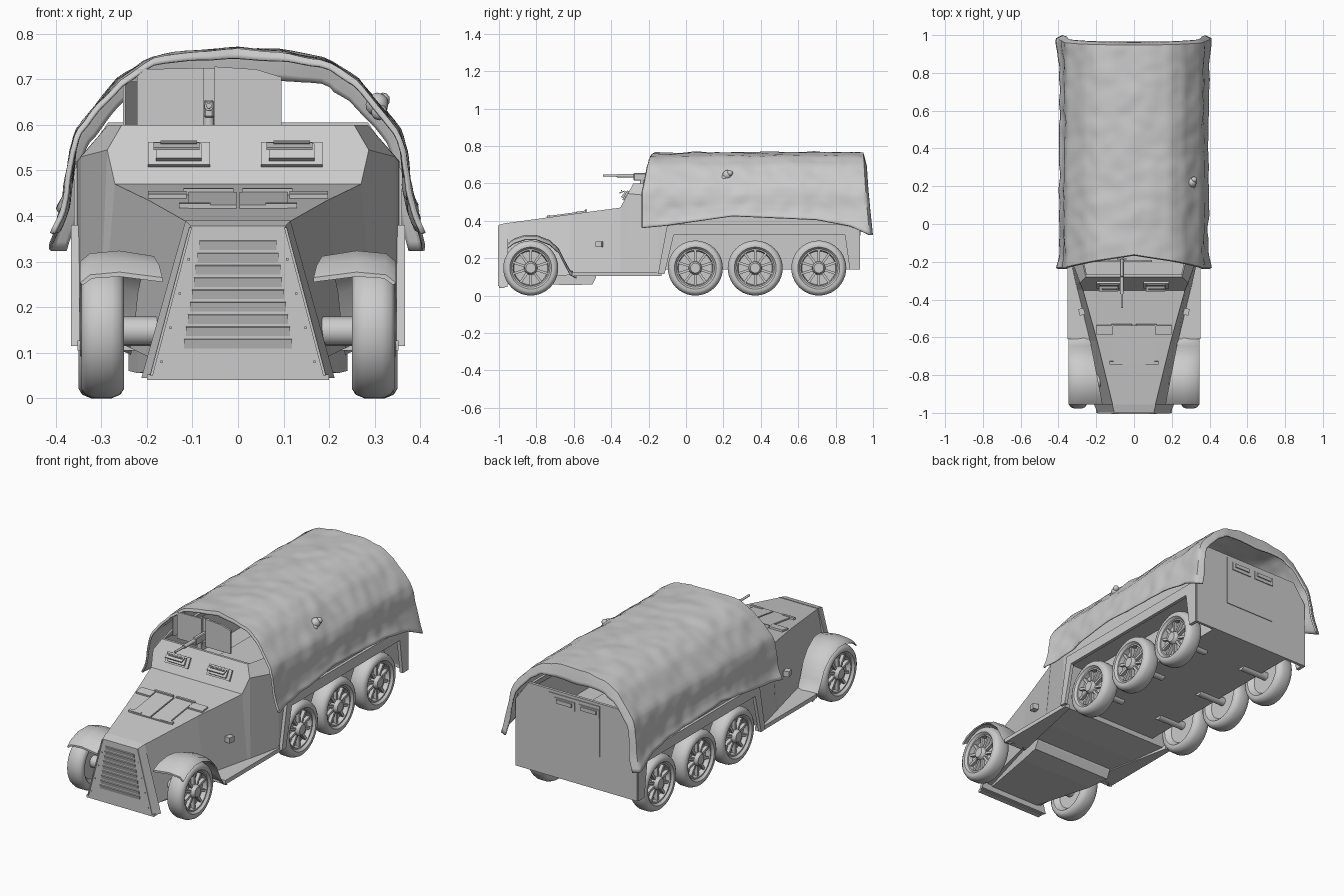
import bpy, bmesh, math
from mathutils import Vector, Matrix, noise

if "Cube" in bpy.data.objects:
    bpy.data.objects.remove(bpy.data.objects["Cube"])


def finish(name, bm, smooth=None, bevel=0):
    bmesh.ops.remove_doubles(bm, verts=bm.verts, dist=0.0002)
    bmesh.ops.recalc_face_normals(bm, faces=bm.faces)
    me = bpy.data.meshes.new(name)
    bm.to_mesh(me)
    bm.free()
    ob = bpy.data.objects.new(name, me)
    bpy.context.collection.objects.link(ob)
    if bevel:
        m = ob.modifiers.new("bevel", 'BEVEL')
        m.width, m.segments = bevel, 1
    if smooth:
        bpy.ops.object.select_all(action='DESELECT')
        ob.select_set(True)
        bpy.context.view_layer.objects.active = ob
        bpy.ops.object.shade_smooth_by_angle(angle=math.radians(smooth))
    return ob


def skin(bm, rings, closed=True, wrap=False, caps=True):
    vs = [[bm.verts.new(p) for p in r] for r in rings]
    n = len(vs[0])
    for i in range(len(vs) - (0 if wrap else 1)):
        a, b = vs[i], vs[(i + 1) % len(vs)]
        for j in range(n if closed else n - 1):
            k = (j + 1) % n
            bm.faces.new((a[j], a[k], b[k], b[j]))
    if caps and not wrap:
        bm.faces.new(vs[0])
        bm.faces.new(vs[-1])


def loft(name, rings, smooth=None, bevel=0, **kw):
    bm = bmesh.new()
    skin(bm, rings, **kw)
    return finish(name, bm, smooth, bevel)


def prism(name, pts, axis, a, b, **kw):
    put = (lambda t, p: (t, p[0], p[1])) if axis == 'x' else (lambda t, p: (p[0], t, p[1]))
    return loft(name, [[put(t, p) for p in pts] for t in (a, b)], **kw)


def add_box(bm, c, s, rot=Matrix.Identity(4)):
    bmesh.ops.create_cube(bm, size=1, matrix=Matrix.Translation(c) @ rot @ Matrix.Diagonal((*s, 1)))


def box(name, c, s, rx=0, rz=0, **kw):
    bm = bmesh.new()
    add_box(bm, c, s, Matrix.Rotation(rz, 4, 'Z') @ Matrix.Rotation(rx, 4, 'X'))
    return finish(name, bm, **kw)


def rod(name, a, b, r, n=16):
    a, b = Vector(a), Vector(b)
    bm = bmesh.new()
    q = (b - a).to_track_quat('Z', 'Y').to_matrix().to_4x4()
    bmesh.ops.create_cone(bm, cap_ends=True, segments=n, radius1=r, radius2=r, depth=(b - a).length,
                          matrix=Matrix.Translation((a + b) / 2) @ q)
    return finish(name, bm, 40)


def both(half):
    """half section (bottom to top) -> open strip from left top to right top"""
    return [(-x, y, z) for x, y, z in reversed(half)] + list(half)


def interp(tab, t):
    for (a, *p), (b, *q) in zip(tab, tab[1:]):
        if t <= b:
            f = max(0, (t - a) / (b - a))
            return [u + (w - u) * f for u, w in zip(p, q)]
    return list(tab[-1][1:])


# bonnet with tapered sides
loft("bonnet", [both(h) for h in (
    [(.175, -.96, .08), (.112, -.96, .387)],
    [(.235, -.62, .11), (.195, -.62, .434)],
    [(.30, -.35, .11), (.27, -.35, .47)])])

# open-topped crew hull, stepped up over the rear wheels
hull = loft("hull", [both(h) for h in (
    [(.30, -.35, .11), (.27, -.35, .47), (.27, -.35, .47)],
    [(.305, -.33, .11), (.287, -.31, .545), (.255, -.28, .60)],
    [(.345, -.15, .12), (.345, -.15, .53), (.285, -.15, .60)],
    [(.352, -.08, .33), (.352, -.08, .52), (.285, -.08, .60)],
    [(.352, .86, .33), (.352, .86, .52), (.285, .86, .60)],
    [(.355, .92, .14), (.355, .92, .52), (.285, .92, .60)])], closed=False, caps=False)
m = hull.modifiers.new("thick", 'SOLIDIFY')
m.thickness = .01

# sloped windscreen armour
wind = [(.27, -.35, .47), (.287, -.31, .545), (.255, -.28, .60)]
loft("windscreen_plate", [[(x, y + d, z) for x, y, z in both(wind)] for d in (-.001, .012)])

# rear plate, door and vision slots
prism("rear_plate", [(-.36, .14), (.36, .14), (.36, .5), (.285, .605), (-.285, .605), (-.36, .5)], 'y', .915, .93)
prism("rear_door", [(-.14, .32), (.16, .32), (.16, .59), (-.14, .59)], 'y', .928, .934)
for x in (.065, -.08):
    box("rear_slot_frame", (x, .936, .55), (.12, .006, .045))
    box("rear_slot_flap", (x, .942, .555), (.09, .006, .02))

# lower hull between the rear wheels, and engine pan
box("lower_hull", (0, .39, .24), (.48, 1.06, .20))
loft("engine_pan", [both([(w, y, z), (w, y, .12)]) for w, y, z in
                    ((.15, -.95, .07), (.22, -.62, .055), (.24, -.50, .06), (.24, -.48, .1))])

# radiator housing with louvres
loft("radiator_housing", [both(h) for h in (
    [(.193, -1, .045), (.104, -1, .378)],
    [(.212, -.955, .045), (.115, -.955, .39)])])
for s in (-1, 1):
    prism("radiator_edge", [(s * x, z) for x, z in ((.187, .05), (.193, .05), (.107, .375), (.101, .375))],
          'y', -1.004, -.99)
    for i in range(4):
        z = .08 + i * .075
        box("rivet", (s * (.168 - .02 * i), -1.001, z), (.005, .005, .005))
for i in range(9):
    w = .118 - i * .0042
    box("louvre", (0, -1, .118 + i * .027), (2 * w, .005, .024), rx=.3)
box("front_lip", (0, -.985, .046), (.40, .03, .012))


# bonnet flaps and hinges following the bonnet slope
def top(y):
    return .387 + (y + .96) * .136


for s in (-1, 1):
    a = math.atan(.136)
    box("bonnet_flap", (s * .056, -.64, top(-.64) + .003), (.105, .21, .010), rx=a)
    box("front_hinge", (s * .095, -.735, top(-.735) + .005), (.07, .016, .012), rx=a)
    box("side_vent", (s * .155, -.56, top(-.56) + .004), (.085, .05, .012), rx=a)
    box("vent_ridge", (s * .065, -.535, top(-.535) + .009), (.11, .010, .014), rx=a)
    # tool clamp on the hull side
    box("side_clamp", (s * .277, -.465, .275), (.03, .035, .03), rz=s * -.2)

# vision flaps on the windscreen
slope = math.atan2(.13, .07)
for x in (-.13, .118):
    box("visor_frame", (x, -.323, .535), (.136, .056, .010), rx=slope)
    box("visor_flap", (x, -.330, .54), (.10, .04, .012), rx=slope - .15)
    box("visor_hood", (x - .005, -.343, .553), (.10, .03, .006), rx=.35)
    rod("visor_handle", (x - .04, -.345, .562), (x + .04, -.345, .562), .004, 8)

# front mudguards running into the side steps, and rear wheel arch panels
guard = [(-.955, .275), (-.92, .302), (-.86, .322), (-.80, .322), (-.73, .295), (-.68, .25),
         (-.645, .18), (-.62, .135), (-.585, .115)]
arch = [(-.15, .115), (-.10, .38), (.925, .38), (.925, .14), (.875, .14), (.85, .325), (-.065, .325), (-.115, .115)]
for s in (-1, 1):
    rings = []
    for y, z in guard:
        xi = interp([(-.96, .165), (-.6, .235)], y)[0]
        sec = [(xi, z - .01), (.26, z + .002), (.325, z - .004), (.347, z - .022),
               (.34, z - .026), (.32, z - .012), (.26, z - .008), (xi, z - .02)]
        rings.append([(s * x, y, h) for x, h in sec])
    loft("front_mudguard", rings, smooth=50)
    loft("side_step", [[(s * x, y, z) for x, z in ((xi, .105), (.352, .105), (.352, .127), (xi, .127))]
                       for y, xi in ((-.61, .22), (-.13, .32))])
    prism("wheel_arch_panel", arch, 'x', s * .348, s * .366)

# wheels: lathed tyre, rim and hub, plus spokes
prof = [(.046, 0), (.046, .026), (.034, .034), (.010, .036), (.010, .09), (.034, .095), (.034, .102), (.046, .112),
        (.047, .126), (.039, .139), (.02, .147), (-.02, .147), (-.039, .139), (-.047, .126), (-.046, .112),
        (-.034, .1), (-.02, .09), (-.02, 0)]
bm = bmesh.new()
N = 40
skin(bm, [[(x, r * math.cos(i * math.tau / N), r * math.sin(i * math.tau / N)) for x, r in prof]
          for i in range(N)], closed=False, wrap=True)
for i in range(10):
    R = Matrix.Rotation(i * math.tau / 10, 4, 'X')
    add_box(bm, R @ Vector((.017, 0, .063)), (.022, .013, .066), R)
wheel = finish("wheel", bm, 40)
first = True
for y, x in ((-.83, .297), (.05, .303), (.37, .303), (.71, .303)):
    for s in (-1, 1):
        ob = wheel if first else wheel.copy()
        if not first:
            bpy.context.collection.objects.link(ob)
        first = False
        ob.location = (s * x, y, .147)
        ob.rotation_euler = (0, 0, 0 if s > 0 else math.pi)
        rod("axle", (s * .12, y, .147), (s * (x - .01), y, .147), .032 if y < 0 else .022)

# gun shield and machine gun
prism("shield_left", [(-.222, .58), (-.076, .58), (-.076, .725), (-.222, .722)], 'y', -.20, -.19)
prism("shield_right", [(-.052, .58), (.095, .58), (.095, .705), (.04, .722), (-.052, .728)], 'y', -.20, -.19)
box("shield_back", (-.064, -.185, .66), (.05, .008, .13))
box("shield_wing", (-.236, -.165, .64), (.006, .07, .11), rz=-.4)
box("gun_receiver", (-.064, -.22, .635), (.022, .12, .04), bevel=.004)
rod("gun_barrel", (-.064, -.28, .64), (-.064, -.445, .642), .006, 10)
rod("gun_jacket", (-.064, -.28, .64), (-.064, -.37, .641), .010, 10)
rod("gun_mount", (-.064, -.235, .57), (-.064, -.235, .63), .012, 10)

# canvas cover: arched, wrinkled sheet with drooping ends
shape = [(0, 0, .762), (.14, .10, .757), (.26, .19, .741), (.38, .262, .695), (.50, .32, .625),
         (.57, .352, .585), (.66, .364, .54), (.82, .368, .46), (.92, .377, 0), (1, .392, 0)]
hem = [(-.25, .36), (-.1, .375), (.25, .425), (.7, .405), (.88, .37), (1, .315)]
rings = []
ROWS, COLS, LIP = 72, 64, 4
for i in range(-2, ROWS + LIP + 1):
    v = min(max(i / ROWS, 0), 1)
    lip = max(0, i - ROWS) or max(0, -i) * .5
    ring = []
    for j in range(COLS + 1):
        u = j / COLS * 2 - 1
        t = abs(u)
        y0, y1 = -.16 - .07 * min(1, t * 1.6), .945 + .035 * t ** 2
        y = y0 + (y1 - y0) * v
        x, z = interp(shape, t)
        if t > .66:
            z = .54 + (interp(hem, y)[0] - .54) * (t - .66) / .34
        end = max(0, (v - .88) / .12) + max(0, (.08 - v) / .08) * .6
        x += .022 * end * max(0, t - .55) / .45
        up = max(0, 1 - t * 1.1)
        y += lip * .004 if i > ROWS else -lip * .004
        z -= lip * .018 * up
        x -= lip * .008 * (1 - up) * (1 if t > .3 else 0)
        sx = math.copysign(x, u) if t > 1e-6 else 0
        p = Vector((sx, y, z))
        w = noise.noise(p * 14) * .006 + noise.noise(p * 5) * .006
        w += .005 * math.sin(y * 42) * max(0, t - .6)
        out = Vector((sx, 0, (z - .4) * (1 - t))).normalized()
        ring.append(p + out * w)
    rings.append(ring)
cover = loft("canvas_cover", rings, smooth=60, closed=False, caps=False)
m = cover.modifiers.new("thick", 'SOLIDIFY')
m.thickness, m.offset = .008, 0

# tied knot of cloth on the right of the cover
bm = bmesh.new()
for c, r in (((.305, .22, .645), .026), ((.318, .235, .655), .016), ((.31, .205, .628), .018)):
    bmesh.ops.create_icosphere(bm, subdivisions=2, radius=r, matrix=Matrix.Translation(c))
finish("canvas_knot", bm, 60)
